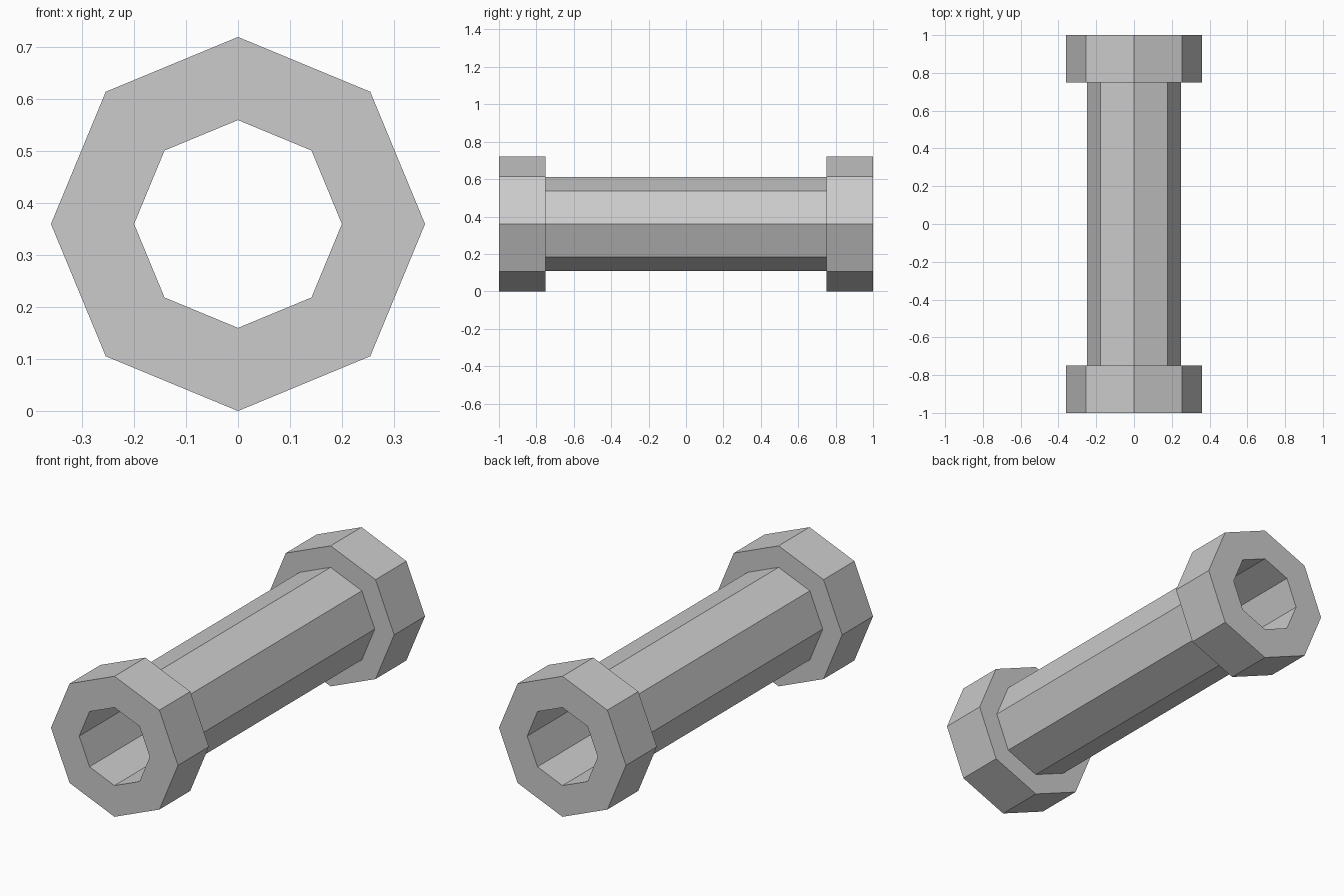
import bpy, bmesh
from math import sin, cos, pi

if "Cube" in bpy.data.objects:
    bpy.data.objects.remove(bpy.data.objects["Cube"])

SIDES = 8
CENTRE_Z = 0.36
BORE, TUBE, COLLAR = 0.20, 0.25, 0.36   # radii
END, STEP = 1.0, 0.75                   # half length, inner face of collar

# Closed half-section (radius, y): bore, collar, tube, collar
half = [(BORE, -END), (COLLAR, -END), (COLLAR, -STEP), (TUBE, -STEP)]
profile = half + [(r, -y) for r, y in reversed(half)]

# Sweep the section around the y axis in eight flat steps
bm = bmesh.new()
rings = []
for i in range(SIDES):
    a = 2 * pi * i / SIDES
    rings.append([bm.verts.new((r * cos(a), y, CENTRE_Z + r * sin(a)))
                  for r, y in profile])

n = len(profile)
for i in range(SIDES):
    p, q = rings[i], rings[(i + 1) % SIDES]
    for j in range(n):
        k = (j + 1) % n
        bm.faces.new((p[j], p[k], q[k], q[j]))
bmesh.ops.recalc_face_normals(bm, faces=bm.faces)

mesh = bpy.data.meshes.new("flanged_pipe")
bm.to_mesh(mesh)
bm.free()
pipe = bpy.data.objects.new("flanged_pipe", mesh)
bpy.context.collection.objects.link(pipe)
